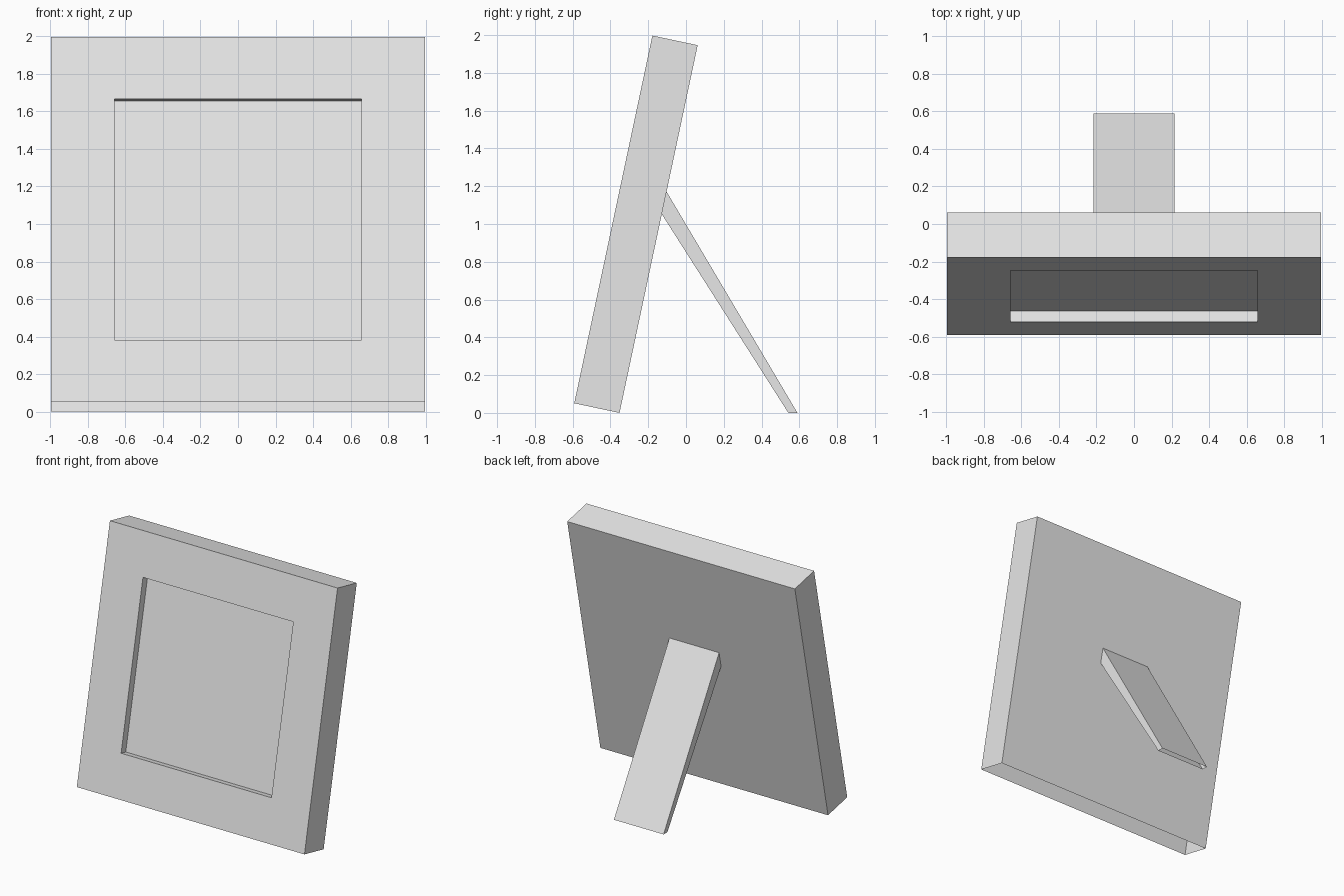
import bpy, bmesh, math
from mathutils import Matrix, Vector

cube = bpy.data.objects.get("Cube")
if cube:
    bpy.data.objects.remove(cube, do_unlink=True)

WIDTH, DEPTH, BORDER, RECESS = 1.99, 0.245, 0.338, 0.06
LEG_HALF = 0.217

grey = bpy.data.materials.new("light_grey")
grey.use_nodes = True
grey.diffuse_color = (0.8, 0.8, 0.8, 1)
grey.node_tree.nodes["Principled BSDF"].inputs["Base Color"].default_value = (0.8, 0.8, 0.8, 1)


def finish(name, bm):
    mesh = bpy.data.meshes.new(name)
    bm.to_mesh(mesh)
    bm.free()
    mesh.materials.append(grey)
    obj = bpy.data.objects.new(name, mesh)
    bpy.context.collection.objects.link(obj)
    return obj


def open_bottom(bm):
    bm.normal_update()
    bottom = min(bm.faces, key=lambda f: f.calc_center_median().z)
    bmesh.ops.delete(bm, geom=[bottom], context='FACES_ONLY')


# Frame: square shell, open underneath, with a sunken picture area in front
bm = bmesh.new()
bmesh.ops.create_cube(bm, size=1)
bmesh.ops.scale(bm, vec=(WIDTH, DEPTH, WIDTH), verts=bm.verts)
bmesh.ops.translate(bm, vec=(0, -DEPTH / 2, WIDTH / 2), verts=bm.verts)
bm.normal_update()
front = min(bm.faces, key=lambda f: f.calc_center_median().y)
bmesh.ops.inset_region(bm, faces=[front], thickness=BORDER, use_even_offset=True)
picture = bmesh.ops.extrude_discrete_faces(bm, faces=[front])["faces"][0]
bmesh.ops.translate(bm, vec=(0, RECESS, 0), verts=picture.verts)
open_bottom(bm)
frame = finish("picture_frame", bm)
frame.matrix_world = Matrix.Translation((0, -0.352, 0)) @ Matrix.Rotation(math.radians(-12), 4, 'X')

# Leg: slanted strut from the back of the frame to the ground, open underneath
profile = [(-0.104, 1.173), (-0.13, 1.055), (0.542, 0), (0.59, 0)]
bm = bmesh.new()
side = bm.faces.new([bm.verts.new((-LEG_HALF, y, z)) for y, z in profile])
extruded = bmesh.ops.extrude_face_region(bm, geom=[side], use_keep_orig=True)["geom"]
moved = [v for v in extruded if isinstance(v, bmesh.types.BMVert)]
bmesh.ops.translate(bm, vec=Vector((2 * LEG_HALF, 0, 0)), verts=moved)
bmesh.ops.recalc_face_normals(bm, faces=bm.faces)
open_bottom(bm)
finish("support_leg", bm)
